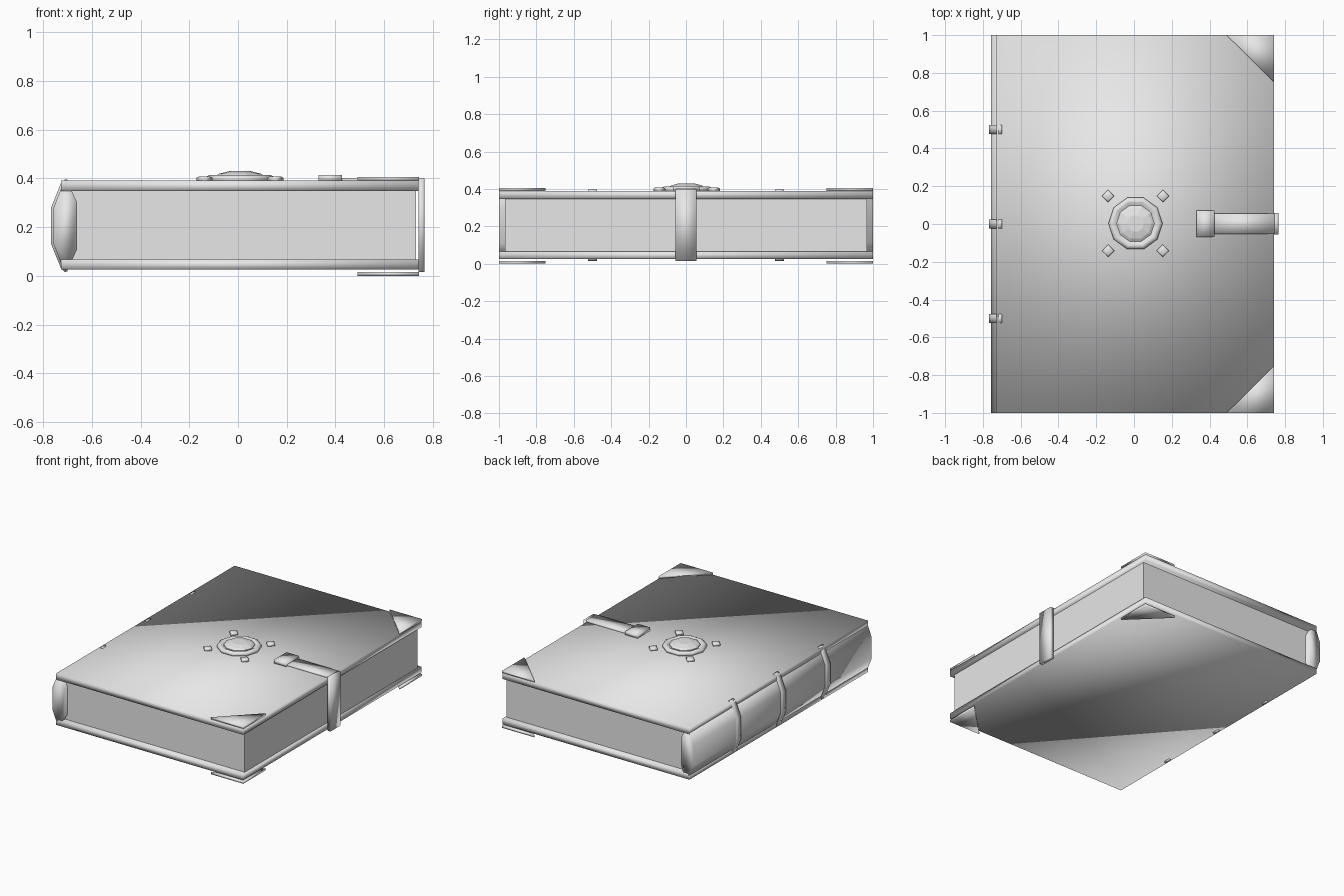
import bpy, bmesh, math
from mathutils import Vector

if "Cube" in bpy.data.objects:
    bpy.data.objects.remove(bpy.data.objects["Cube"])

grey = bpy.data.materials.new("plain light grey")
grey.diffuse_color = (0.8, 0.8, 0.8, 1)
grey.use_nodes = True
grey.node_tree.nodes["Principled BSDF"].inputs["Base Color"].default_value = grey.diffuse_color


def finish(name, bm, smooth):
    bmesh.ops.recalc_face_normals(bm, faces=bm.faces)
    for f in bm.faces:
        f.smooth = smooth
    me = bpy.data.meshes.new(name)
    bm.to_mesh(me)
    bm.free()
    me.materials.append(grey)
    ob = bpy.data.objects.new(name, me)
    bpy.context.collection.objects.link(ob)
    return ob


def prism(name, points, direction, smooth=True):
    """Extrude a closed outline of 3D points along a direction."""
    bm = bmesh.new()
    face = bm.faces.new([bm.verts.new(p) for p in points])
    ext = bmesh.ops.extrude_face_region(bm, geom=[face])
    verts = [v for v in ext["geom"] if isinstance(v, bmesh.types.BMVert)]
    bmesh.ops.translate(bm, verts=verts, vec=Vector(direction))
    return finish(name, bm, smooth)


def box(name, x, y, z, smooth=True):
    pts = [(x[0], y[0], z[0]), (x[1], y[0], z[0]), (x[1], y[1], z[0]), (x[0], y[1], z[0])]
    return prism(name, pts, (0, 0, z[1] - z[0]), smooth)


def lathe(name, profile, sides, centre, turn=0.0, smooth=True):
    """Stack polygon rings (radius, z) with closed ends."""
    bm = bmesh.new()
    rings = []
    for r, z in profile:
        rings.append([bm.verts.new((centre[0] + r * math.cos(turn + 2 * math.pi * i / sides),
                                    centre[1] + r * math.sin(turn + 2 * math.pi * i / sides), z))
                      for i in range(sides)])
    for a, b in zip(rings, rings[1:]):
        for i in range(sides):
            j = (i + 1) % sides
            bm.faces.new((a[i], a[j], b[j], b[i]))
    bm.faces.new(rings[0])
    bm.faces.new(rings[-1])
    return finish(name, bm, smooth)


# Covers and page block
box("top_cover", (-0.727, 0.74), (-1, 1), (0.347, 0.39))
box("bottom_cover", (-0.727, 0.74), (-1, 1), (0.025, 0.066))
box("pages", (-0.70, 0.73), (-0.967, 0.967), (0.06, 0.352), False)

# Rounded spine
spine = [(-0.757, 0.28), (-0.727, 0.355), (-0.685, 0.355), (-0.66, 0.30),
         (-0.66, 0.11), (-0.685, 0.055), (-0.727, 0.055), (-0.757, 0.13)]
prism("spine", [(x, -1, z) for x, z in spine], (0, 2, 0))

# Raised bands wrapping the spine
band = [(-0.767, 0.28), (-0.727, 0.38), (-0.71, 0.397), (-0.70, 0.395),
        (-0.70, 0.018), (-0.71, 0.015), (-0.727, 0.032), (-0.767, 0.13)]
for n, y in enumerate((-0.5, 0, 0.5)):
    prism(f"spine_band_{n + 1}", [(x, y - 0.023, z) for x, z in band], (0, 0.046, 0))

# Triangular corner guards, top and bottom
for level, z in (("bottom", 0.0), ("top", 0.39)):
    for side, s in (("front", -1), ("back", 1)):
        prism(f"{level}_{side}_corner",
              [(0.742, s, z), (0.49, s, z), (0.742, s * 0.75, z)], (0, 0, 0.015))

# Clasp strap and buckle
box("strap_top", (0.40, 0.745), (-0.054, 0.056), (0.385, 0.401))
box("strap_side", (0.741, 0.765), (-0.055, 0.057), (0.016, 0.399))
box("buckle", (0.33, 0.427), (-0.07, 0.072), (0.388, 0.414))

# Medallion: ring and faceted gem
c = (0.008, 0.003)
lathe("medallion_ring", [(0.143, 0.388), (0.143, 0.405), (0.127, 0.413), (0.117, 0.413),
                         (0.105, 0.404)], 10, c)
lathe("medallion_gem", [(0.10, 0.395), (0.10, 0.41), (0.085, 0.419), (0.045, 0.429)], 10, c,
      smooth=False)

# Four diamond studs around the medallion
for n, (sx, sy) in enumerate(((-1, -1), (1, -1), (1, 1), (-1, 1))):
    lathe(f"stud_{n + 1}", [(0.033, 0.388), (0.033, 0.402), (0.022, 0.408)], 4,
          (c[0] + sx * 0.145, c[1] + sy * 0.145))
